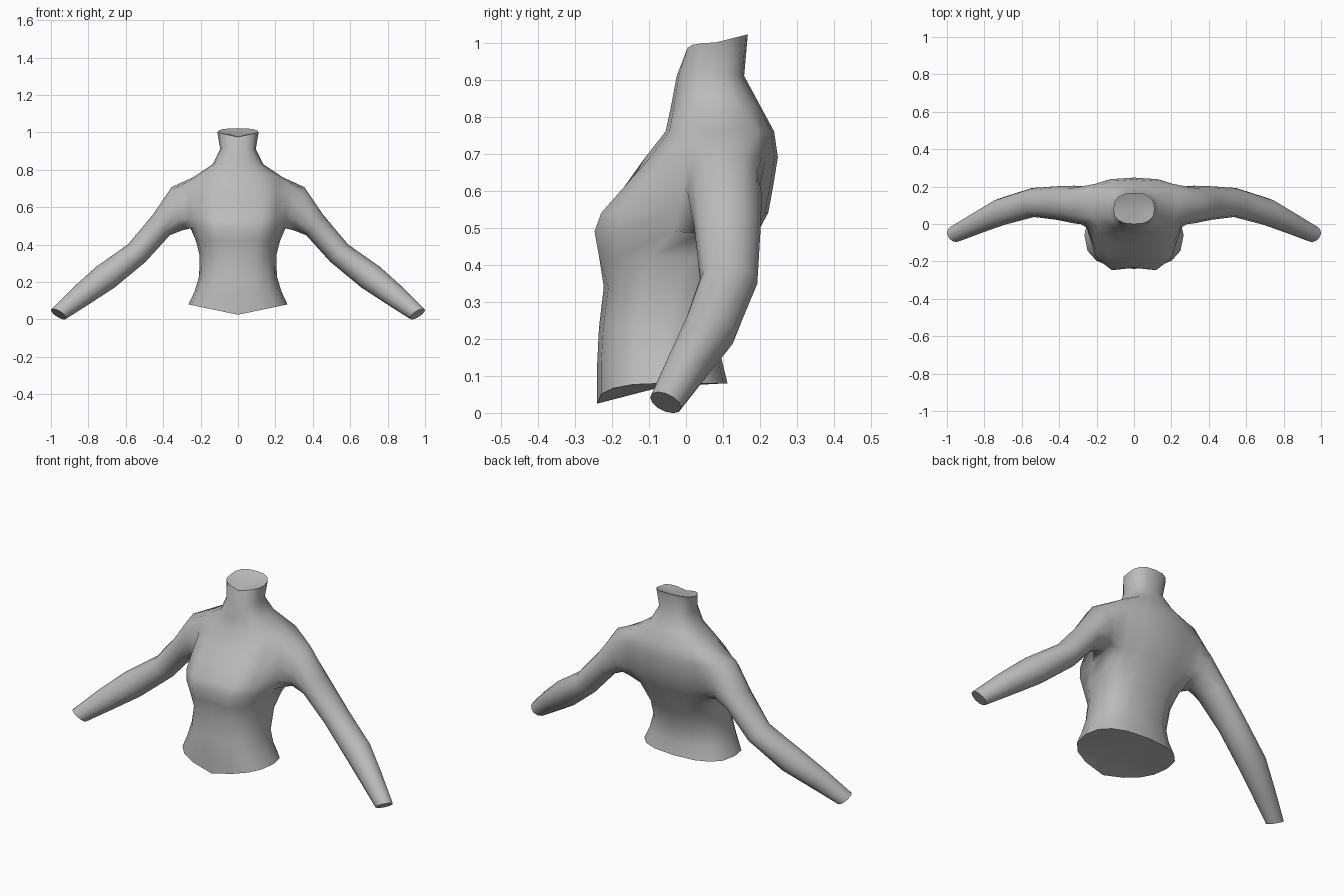
import bpy, bmesh, math
from mathutils import Vector

if "Cube" in bpy.data.objects:
    bpy.data.objects.remove(bpy.data.objects["Cube"])

N = 16            # columns around the torso, 0 = front centre, 4 = right side
ARMHOLE = (5, 9)  # first and last torso ring touching the arm openings

# Torso rings: height, half width, front y, back y, y of widest point, front dip, back lift
TORSO = [
    (0.08, 0.265, -0.24, 0.112, -0.06, 0.055, 0.0),
    (0.15, 0.232, -0.24, 0.095, -0.06, 0.02, 0.0),
    (0.23, 0.208, -0.235, 0.09, -0.05, 0.0, 0.0),
    (0.34, 0.205, -0.222, 0.13, -0.02, 0.0, 0.0),
    (0.42, 0.225, -0.237, 0.17, 0.02, 0.0, 0.0),
    (0.49, 0.255, -0.25, 0.195, 0.06, 0.0, 0.0),
    (0.54, 0.27, -0.232, 0.222, 0.08, 0.0, 0.0),
    (0.61, 0.275, -0.17, 0.235, 0.10, 0.0, 0.0),
    (0.69, 0.275, -0.11, 0.248, 0.11, 0.0, 0.0),
    (0.76, 0.24, -0.055, 0.238, 0.11, 0.0, 0.0),
    (0.83, 0.135, -0.04, 0.20, 0.09, 0.0, 0.0),
    (0.91, 0.095, -0.025, 0.157, 0.07, 0.0, 0.0),
    (1.00, 0.11, 0.0, 0.167, 0.08, 0.025, 0.022),
]
# Bust: depth scale of the front columns on the chest rings
BUST = {0: 0.95, 1: 1.055, 2: 1.06}
# Front and back edge (y) of the arm opening, from armpit to shoulder
OPENING = [(-0.035, 0.165), (-0.02, 0.185), (-0.005, 0.20), (0.01, 0.205), (0.035, 0.195)]

# Arm rings: centre, upward half axis in x and z, half depth
ARM = [
    ((0.325, 0.105, 0.592), (0.03, 0.115), 0.10),
    ((0.41, 0.112, 0.505), (0.045, 0.055), 0.09),
    ((0.54, 0.115, 0.355), (0.048, 0.046), 0.078),
    ((0.71, 0.065, 0.225), (0.05, 0.055), 0.073),
    ((0.84, 0.003, 0.125), (0.042, 0.045), 0.058),
    ((0.959, -0.055, 0.028), (0.040, 0.025), 0.045),
]


def power(v, p=0.8):
    return math.copysign(abs(v) ** p, v)


def torso_ring(bm, k):
    z, w, front, back, mid, dip, lift = TORSO[k]
    ring = []
    for i in range(N):
        t = 2 * math.pi * i / N
        s, c = power(math.sin(t)), power(math.cos(t))
        if c > 0:
            depth = mid - front
            if 4 <= k <= 7:
                depth *= BUST.get(min(i, N - i), 1.0)
            y, h = mid - depth * c, z - dip * (1 - abs(s))
        else:
            y, h = mid - (back - mid) * c, z - lift * c
        if ARMHOLE[0] <= k <= ARMHOLE[1] and min(i, N - i) in (3, 5):
            y = OPENING[k - ARMHOLE[0]][0 if c > 0 else 1]
        ring.append(bm.verts.new((w * s, y, h)))
    return ring


def bridge(bm, a, b):
    n = len(a)
    for i in range(n):
        j = (i + 1) % n
        bm.faces.new((a[i], a[j], b[j], b[i]))


def cap(bm, ring, sink=0.0):
    # Close an end with a fan whose middle can be raised or lowered,
    # on its own edge loop so the rim stays crisp
    rim = [bm.verts.new(v.co) for v in ring]
    centre = sum((v.co for v in rim), Vector()) / len(rim)
    centre.z += sink
    mid = bm.verts.new(centre)
    for i in range(len(rim)):
        bm.faces.new((rim[i], rim[(i + 1) % len(rim)], mid))


def add_arm(bm, rings, side):
    lo, hi = ARMHOLE
    mid = 4 if side > 0 else 12
    back, front = mid + side, mid - side
    # Opening edge: from the armpit round the back, over the shoulder, down the front
    loop = [rings[lo][mid]]
    loop += [rings[k][back] for k in range(lo, hi + 1)]
    loop += [rings[hi][mid]]
    loop += [rings[k][front] for k in range(hi, lo - 1, -1)]
    n = len(loop)
    centres = [Vector(r[0]) for r in ARM]
    for k, (c, up, depth) in enumerate(ARM):
        d = centres[min(k + 1, len(ARM) - 1)] - centres[max(k - 1, 0)]
        u = Vector((up[0], 0, up[1]))
        v = d.cross(u).normalized() * depth
        if v.y < 0:
            v = -v
        ring = []
        for i in range(n):
            a = 2 * math.pi * i / n
            p = centres[k] - u * math.cos(a) + v * math.sin(a)
            ring.append(bm.verts.new((p.x * side, p.y, p.z)))
        bridge(bm, loop, ring)
        loop = ring
    return loop


bm = bmesh.new()
# Torso and neck, leaving the arm openings free
rings = [torso_ring(bm, k) for k in range(len(TORSO))]
for k in range(len(rings) - 1):
    for i in range(N):
        if ARMHOLE[0] <= k < ARMHOLE[1] and i in (3, 4, 11, 12):
            continue
        j = (i + 1) % N
        bm.faces.new((rings[k][i], rings[k][j], rings[k + 1][j], rings[k + 1][i]))
# Arms grow out of the openings
wrists = [add_arm(bm, rings, side) for side in (1, -1)]
bmesh.ops.recalc_face_normals(bm, faces=bm.faces)

# Closed ends: hem, neck and wrists
cap(bm, rings[0][::-1])
cap(bm, rings[-1], -0.02)
cap(bm, wrists[0])
cap(bm, wrists[1][::-1])
for f in bm.faces:
    f.smooth = True

mesh = bpy.data.meshes.new("upper_body")
bm.to_mesh(mesh)
bm.free()
body = bpy.data.objects.new("upper_body", mesh)
bpy.context.collection.objects.link(body)

grey = bpy.data.materials.new("plain_grey")
grey.diffuse_color = (0.5, 0.5, 0.5, 1)
grey.use_nodes = True
grey.node_tree.nodes["Principled BSDF"].inputs["Base Color"].default_value = grey.diffuse_color
mesh.materials.append(grey)
